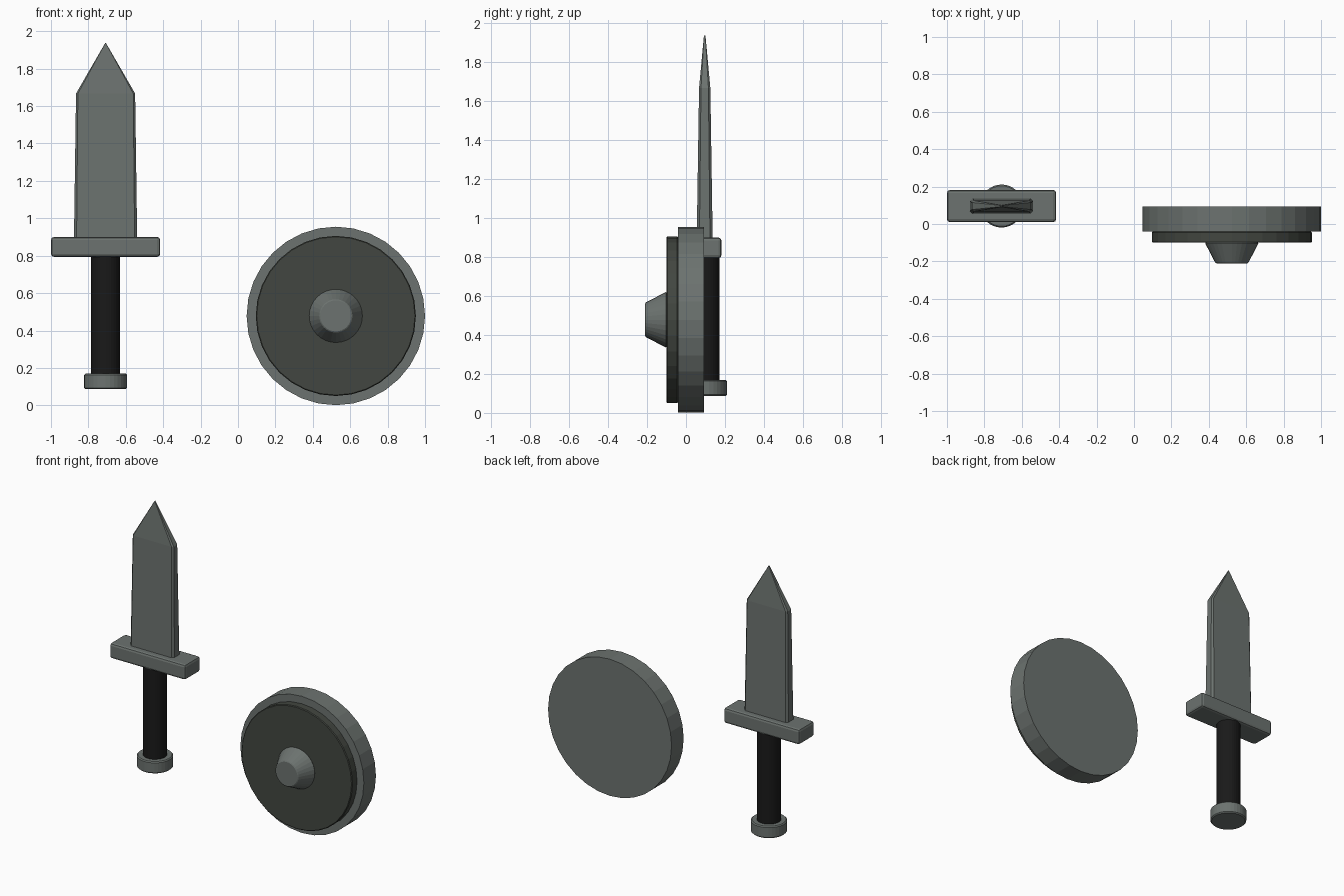
import bpy, bmesh, math

if "Cube" in bpy.data.objects:
    bpy.data.objects.remove(bpy.data.objects["Cube"])


def mat(name, rgb):
    m = bpy.data.materials.new(name)
    m.diffuse_color = (*rgb, 1)
    m.use_nodes = True
    m.node_tree.nodes["Principled BSDF"].inputs["Base Color"].default_value = m.diffuse_color
    return m


STEEL = mat("steel grey", (0.15, 0.17, 0.16))
FACE = mat("dark olive grey", (0.055, 0.062, 0.052))
GRIP = mat("black leather", (0.01, 0.01, 0.01))
SX, SY = -0.708, 0.096      # sword axis
HX, HZ = 0.523, 0.478       # shield axis


def finish(ob, name, material, bevel=0, segs=1):
    ob.name = name
    ob.data.materials.append(material)
    if bevel:
        b = ob.modifiers.new("bevel", 'BEVEL')
        b.width, b.segments = bevel, segs
        b.limit_method, b.angle_limit = 'ANGLE', math.radians(40)
    return ob


def cone(name, material, loc, r1, r2, depth, rot=(0, 0, 0), bevel=0, n=32):
    bpy.ops.mesh.primitive_cone_add(vertices=n, radius1=r1, radius2=r2, depth=depth,
                                    location=loc, rotation=rot)
    return finish(bpy.context.object, name, material, bevel)


def shield_disc(name, material, y_back, y_front, r1, r2, bevel=0):
    # disc whose axis points to the front (-y)
    cone(name, material, (HX, (y_back + y_front) / 2, HZ), r1, r2,
         y_back - y_front, (math.pi / 2, 0, 0), bevel)


# Shield: body, raised face plate and tapered boss
shield_disc("shield_body", STEEL, 0.093, -0.040, 0.477, 0.477)
shield_disc("shield_face", FACE, -0.040, -0.100, 0.428, 0.428, 0.005)
shield_disc("shield_boss", STEEL, -0.100, -0.210, 0.144, 0.087, 0.004)

# Sword: pommel, grip and guard
cone("pommel", STEEL, (SX, SY, 0.128), 0.115, 0.115, 0.083, bevel=0.007)
cone("grip", GRIP, (SX, SY, 0.482), 0.077, 0.077, 0.63)
bpy.ops.mesh.primitive_cube_add(size=1, location=(SX, SY, 0.847))
guard = bpy.context.object
guard.scale = (0.584, 0.172, 0.106)
bpy.ops.object.transform_apply(location=False, rotation=False, scale=True)
finish(guard, "guard", STEEL, 0.016, 2)

# Blade: chamfered rectangle lofted up to a point
bm = bmesh.new()
rings = []
for z, w, t, c in ((0.89, 0.169, 0.041, 0.014), (1.667, 0.158, 0.029, 0.010),
                   (1.937, 0.002, 0.004, 0.001)):
    pts = [(w, -t + c), (w, t - c), (w - c, t), (c - w, t),
           (-w, t - c), (-w, c - t), (c - w, -t), (w - c, -t)]
    rings.append([bm.verts.new((SX + x, SY + y, z)) for x, y in pts])
for a, b in zip(rings, rings[1:]):
    for i in range(8):
        j = (i + 1) % 8
        bm.faces.new((a[i], a[j], b[j], b[i]))
bm.faces.new(rings[0][::-1])
bm.faces.new(rings[-1])
me = bpy.data.meshes.new("blade")
bm.to_mesh(me)
bm.free()
blade = bpy.data.objects.new("blade", me)
bpy.context.collection.objects.link(blade)
finish(blade, "blade", STEEL)
